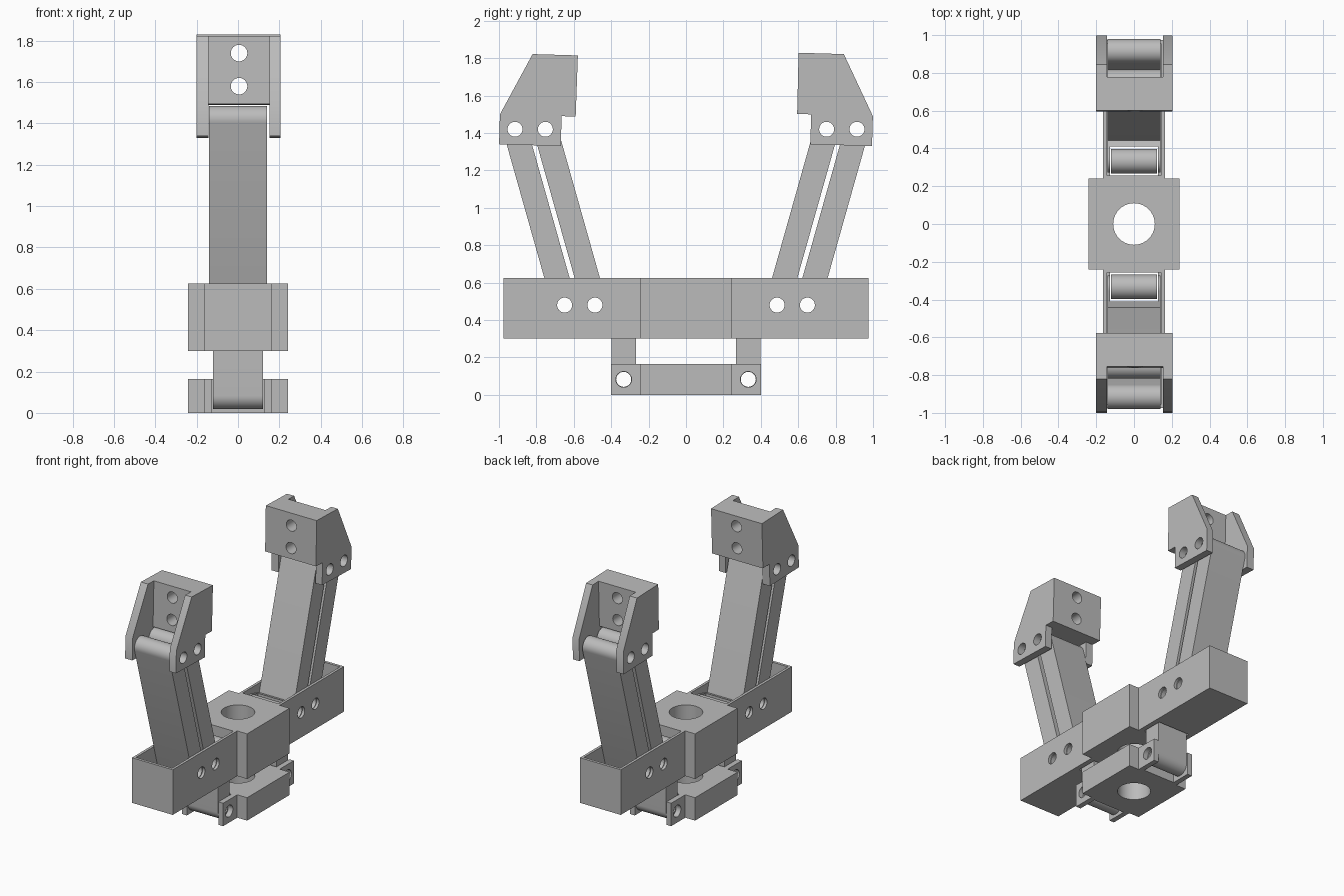
import bpy, bmesh, math
from mathutils import Vector

cube = bpy.data.objects.get("Cube")
if cube:
    bpy.data.objects.remove(cube, do_unlink=True)

grey = bpy.data.materials.new("plain grey")
grey.use_nodes = True
COLOUR = (0.5, 0.5, 0.5, 1)
grey.diffuse_color = COLOUR
grey.node_tree.nodes["Principled BSDF"].inputs["Base Color"].default_value = COLOUR


def prism(name, points, lo, hi, axis="x"):
    """Extrude a flat outline along an axis: (y, z) along x, (x, z) along y, (x, y) along z."""
    place = {"x": lambda p, h: (h, p[0], p[1]),
             "y": lambda p, h: (p[0], h, p[1]),
             "z": lambda p, h: (p[0], p[1], h)}[axis]
    bm = bmesh.new()
    face = bm.faces.new([bm.verts.new(place(p, lo)) for p in points])
    new = bmesh.ops.extrude_face_region(bm, geom=[face])["geom"]
    shift = Vector(place((0, 0), hi - lo))
    bmesh.ops.translate(bm, vec=shift, verts=[g for g in new if isinstance(g, bmesh.types.BMVert)])
    bmesh.ops.recalc_face_normals(bm, faces=bm.faces)
    mesh = bpy.data.meshes.new(name)
    bm.to_mesh(mesh)
    bm.free()
    mesh.materials.append(grey)
    obj = bpy.data.objects.new(name, mesh)
    bpy.context.collection.objects.link(obj)
    return obj


def box(name, x0, x1, y0, y1, z0, z1):
    return prism(name, [(x0, y0), (x1, y0), (x1, y1), (x0, y1)], z0, z1, "z")


def arc(centre, start, end, r, steps=20):
    angles = [math.radians(start + (end - start) * i / steps) for i in range(steps + 1)]
    return [(centre[0] + r * math.cos(a), centre[1] + r * math.sin(a)) for a in angles]


def drill(centre, r=0.04, axis="x", lo=-1, hi=1):
    return prism("drill", arc(centre, 0, 360, r, 40)[:-1], lo, hi, axis)


def cut(obj, cutters):
    """Subtract cutters, then smooth only the rounded faces."""
    for c in cutters:
        c.hide_render = True
        mod = obj.modifiers.new("cut", "BOOLEAN")
        mod.operation, mod.solver, mod.object = "DIFFERENCE", "EXACT", c
    bpy.ops.object.select_all(action="DESELECT")
    bpy.context.view_layer.objects.active = obj
    obj.select_set(True)
    for mod in list(obj.modifiers):
        bpy.ops.object.modifier_apply(modifier=mod.name)
    for c in cutters:
        bpy.data.objects.remove(c, do_unlink=True)
    bpy.ops.object.shade_smooth_by_angle(angle=math.radians(30))


def cross(wide, narrow, length):
    """Plan of a square hub with a narrower arm at front and back."""
    quarter = [(wide, wide), (narrow, wide), (narrow, length)]
    right = [(x, -y) for x, y in reversed(quarter)] + quarter
    return right + [(-x, -y) for x, y in right]


def flip(points, s):
    return [(y * s, z) for y, z in points]


# Main dimensions
R = 0.065
INNER, OUTER = (0.487, 0.48), (0.649, 0.48)
INNER_TOP, OUTER_TOP = (0.752, 1.42), (0.914, 1.42)
LINK_LOW = (0.333, 0.083)
LEAN = math.degrees(math.atan2(INNER_TOP[1] - INNER[1], INNER_TOP[0] - INNER[0]))
along = Vector((math.cos(math.radians(LEAN)), math.sin(math.radians(LEAN))))
side = Vector((-along.y, along.x))
LINK_TOP = tuple(Vector(INNER) + side * 0.155)

# Upper body with open troughs, and lower slider with forked ends
body = prism("body", cross(0.242, 0.163, 0.975), 0.3, 0.625, "z")
slider = prism("slider", cross(0.242, 0.163, 0.402), 0, 0.165, "z")
body_cuts = [drill((0, 0), 0.11, "z")]
slider_cuts = [drill((0, 0), 0.11, "z")]
for s in (-1, 1):
    y0, y1, y2 = 0.258 * s, 0.955 * s, 0.412 * s
    body_cuts += [box("trough", -0.144, 0.144, min(y0, y1), max(y0, y1), 0.33, 0.8),
                  box("link_slot", -0.128, 0.128, min(y0, y2), max(y0, y2), 0.2, 0.4)]
    body_cuts += [drill(p) for p in flip([INNER, OUTER], s)]
    slider_cuts += [box("fork_gap", -0.126, 0.126, min(y0, s), max(y0, s), -0.1, 0.3),
                    drill((LINK_LOW[0] * s, LINK_LOW[1]), 0.042)]
cut(body, body_cuts)
cut(slider, slider_cuts)

for s, end in ((-1, "front"), (1, "back")):
    # Short link from the slider up to the crank
    pts = arc(LINK_LOW, 180, 360, R) + arc((LINK_LOW[0], LINK_TOP[1]), 0, 180, R)
    link = prism(end + "_link", flip(pts, s), -0.121, 0.121)
    cut(link, [drill(p) for p in flip([LINK_LOW, LINK_TOP], s)])

    # Inner bar is a crank with a forked lever at its foot
    corner = tuple(Vector(INNER) + (along + side) * R)
    pts = (arc(INNER_TOP, LEAN - 90, LEAN + 90, R) + [corner]
           + arc(LINK_TOP, LEAN, LEAN + 180, R) + arc(INNER, LEAN + 180, LEAN + 270, R))
    crank = prism(end + "_crank_bar", flip(pts, s), -0.14, 0.14)
    y0, y1 = 0.2 * s, 0.41 * s
    gap = box("lever_gap", -0.126, 0.126, min(y0, y1), max(y0, y1), 0.3, 0.7)
    cut(crank, [gap] + [drill(p) for p in flip([INNER, INNER_TOP, LINK_TOP], s)])

    # Outer bar keeps the jaw level
    pts = arc(OUTER_TOP, LEAN - 90, LEAN + 90, R) + arc(OUTER, LEAN + 90, LEAN + 270, R)
    bar = prism(end + "_outer_bar", flip(pts, s), -0.14, 0.14)
    cut(bar, [drill(p) for p in flip([OUTER, OUTER_TOP], s)])

    # Jaw: two cheek plates joined by a solid pad, tilted slightly
    def tilt(points):
        a, cy, cz = math.radians(-1.7), 0.83 * s, 1.42
        return [(cy + (y - cy) * math.cos(a) - (z - cz) * math.sin(a),
                 cz + (y - cy) * math.sin(a) + (z - cz) * math.cos(a)) for y, z in flip(points, s)]

    jaw = prism(end + "_jaw", tilt([(0.997, 1.335), (0.997, 1.495), (0.832, 1.822), (0.59, 1.822),
                                    (0.592, 1.495), (0.667, 1.495), (0.667, 1.335)]), -0.2, 0.205)
    space = prism("jaw_space", tilt([(0.765, 1.9), (0.765, 1.495), (0.5, 1.495),
                                     (0.5, 1.2), (1.1, 1.2), (1.1, 1.9)]), -0.143, 0.153)
    lo, hi = sorted((0.4 * s, 1.1 * s))
    cut(jaw, [space] + [drill(p) for p in flip([INNER_TOP, OUTER_TOP], s)]
        + [drill((0.005, z), 0.04, "y", lo, hi) for z in (1.58, 1.74)])
